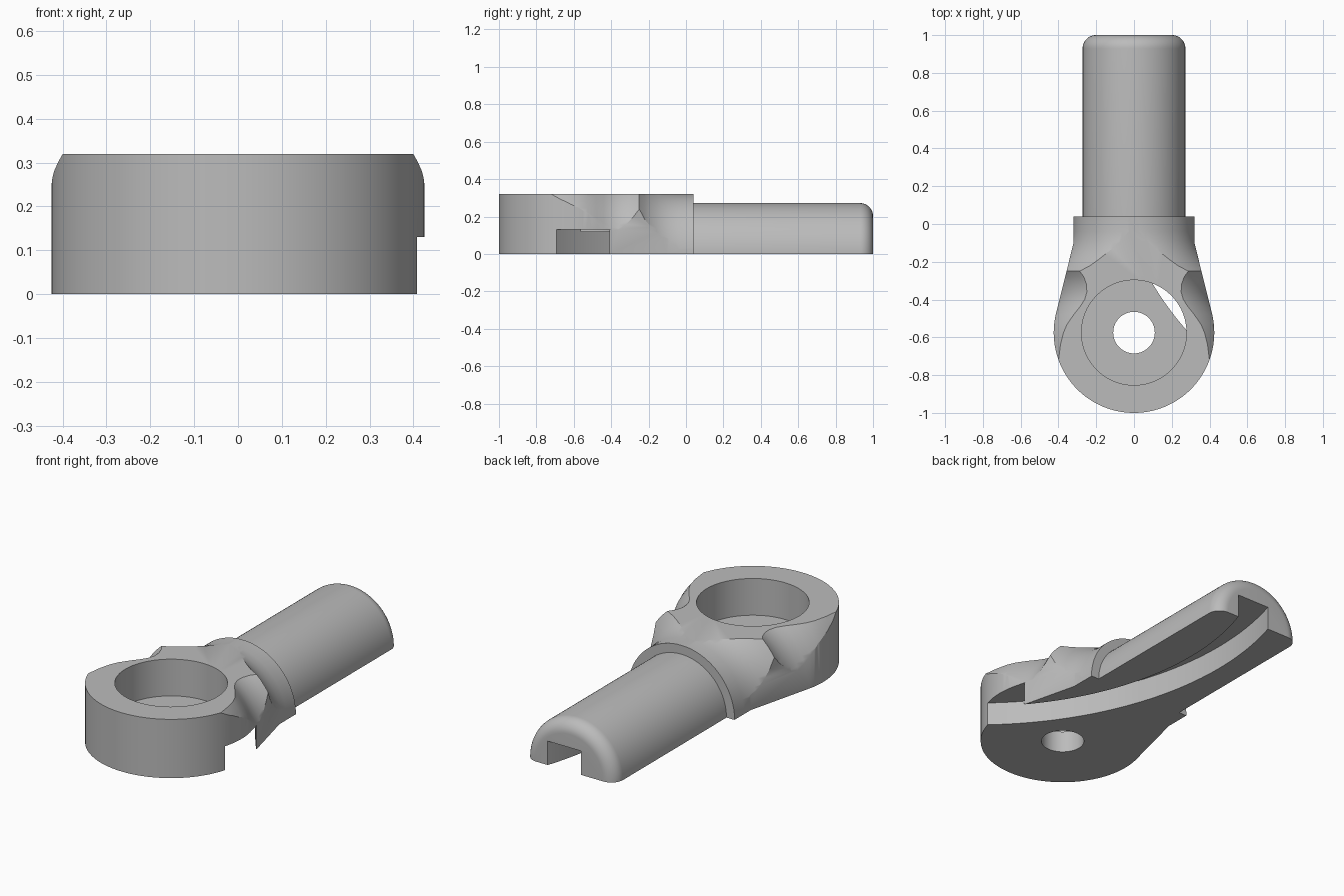
import bpy, bmesh
from math import sin, cos, pi, radians, sqrt

cube = bpy.data.objects.get("Cube")
if cube:
    bpy.data.objects.remove(cube, do_unlink=True)

steel = bpy.data.materials.new("grey_steel")
steel.use_nodes = True
GREY = (0.5, 0.5, 0.5, 1)
steel.diffuse_color = GREY
steel.node_tree.nodes["Principled BSDF"].inputs["Base Color"].default_value = GREY


def solid(name, rings):
    """Skin a stack of equal rings and cap both ends."""
    bm = bmesh.new()
    loops = [[bm.verts.new(p) for p in ring] for ring in rings]
    n = len(loops[0])
    for a, b in zip(loops, loops[1:]):
        for i in range(n):
            j = (i + 1) % n
            bm.faces.new((a[i], a[j], b[j], b[i]))
    bm.faces.new(loops[0][::-1])
    bm.faces.new(loops[-1])
    bmesh.ops.recalc_face_normals(bm, faces=bm.faces)
    mesh = bpy.data.meshes.new(name)
    bm.to_mesh(mesh)
    bm.free()
    mesh.materials.append(steel)
    obj = bpy.data.objects.new(name, mesh)
    bpy.context.collection.objects.link(obj)
    return obj


def prism(name, outline, z0, z1):
    return solid(name, [[(x, y, z) for x, y in outline] for z in (z0, z1)])


def lathe(name, profile, n=128):
    """Turn (y, radius) points around the y axis."""
    turn = [2 * pi * i / n for i in range(n)]
    return solid(name, [[(r * cos(t), y, r * sin(t)) for t in turn] for y, r in profile])


def arc(cx, cy, r, start, end, n):
    angles = [radians(start + (end - start) * i / n) for i in range(n + 1)]
    return [(cx + r * cos(t), cy + r * sin(t)) for t in angles]


def combine(target, tool, operation):
    mod = target.modifiers.new(operation, 'BOOLEAN')
    mod.operation = operation
    mod.solver = 'EXACT'
    mod.object = tool
    bpy.ops.object.select_all(action='DESELECT')
    bpy.context.view_layer.objects.active = target
    target.select_set(True)
    bpy.ops.object.modifier_apply(modifier=mod.name)
    bpy.data.objects.remove(tool, do_unlink=True)


EYE_Y, TOP = -0.575, 0.32

# Eye plate: round head tapering into the neck
plan = arc(0, EYE_Y, 0.425, 13.9, -193.9, 96)
plan += [(-0.32, -0.1), (-0.32, 0.04), (0.32, 0.04), (0.32, -0.1)]
body = prism("rod_end", plan, 0, TOP)

# Turned envelope: flared shoulder, ridge, hollow, then round collar
flare = [(-1.05, 0.57), (-0.85, 0.535), (-0.72, 0.512), (-0.64, 0.504),
         (-0.575, 0.492), (-0.53, 0.477), (-0.48, 0.452), (-0.44, 0.43),
         (-0.4, 0.413), (-0.36, 0.406), (-0.32, 0.407), (-0.28, 0.416),
         (-0.25, 0.43), (-0.22, 0.395), (-0.19, 0.372), (-0.16, 0.354),
         (-0.13, 0.34), (-0.09, 0.328), (-0.04, 0.321), (0.06, 0.321)]
combine(body, lathe("shoulder_envelope", flare), 'INTERSECT')

# Half round shank with a rounded end
shank_profile = [(-0.1, 0.272), (0.04, 0.272)]
shank_profile += [(y, r) for r, y in arc(0.202, 0.93, 0.07, 0, 90, 10)]
shank = lathe("shank", shank_profile)
square = [(-1, -2), (1, -2), (1, 2), (-1, 2)]
combine(shank, prism("lower_half_cutter", square, -1, 0), 'DIFFERENCE')
combine(body, shank, 'UNION')

# Pocket and through hole in the eye
for name, radius, floor in (("pocket_cutter", 0.278, 0.12), ("hole_cutter", 0.11, -0.1)):
    circle = arc(0, EYE_Y, radius, 0, 360, 96)[:-1]
    combine(body, prism(name, circle, floor, 0.5), 'DIFFERENCE')

# Curved slot along the underside, leaving through the side of the eye
slot = arc(1.515, 0.53, 1.65, 155, 235, 80) + arc(1.515, 0.53, 1.46, 235, 155, 80)
combine(body, prism("slot_cutter", slot, -0.1, 0.13), 'DIFFERENCE')

bpy.ops.object.select_all(action='DESELECT')
bpy.context.view_layer.objects.active = body
body.select_set(True)
bpy.ops.object.shade_smooth_by_angle(angle=radians(30))
